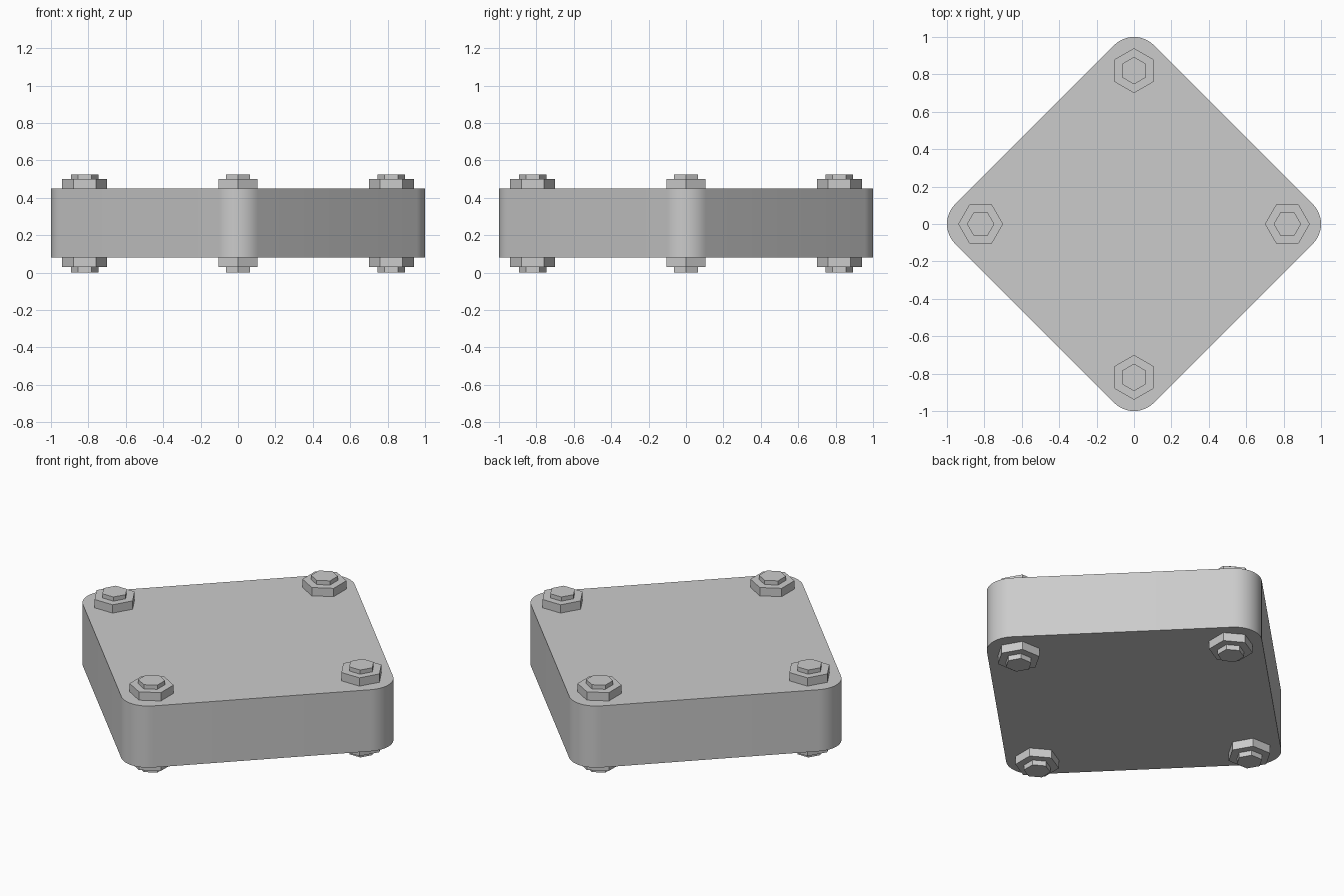
import bpy
import bmesh
from math import cos, sin, pi

cube = bpy.data.objects.get("Cube")
if cube:
    bpy.data.objects.remove(cube, do_unlink=True)

# Single plain grey
grey = bpy.data.materials.new("plain_grey")
grey.use_nodes = True
colour = (0.6, 0.6, 0.6, 1)
grey.diffuse_color = colour
grey.node_tree.nodes["Principled BSDF"].inputs["Base Color"].default_value = colour


def prism(name, outline, z0, z1):
    """Extrude a flat outline from z0 up to z1."""
    bm = bmesh.new()
    base = bm.faces.new([bm.verts.new((x, y, z0)) for x, y in outline])
    top = bmesh.ops.extrude_face_region(bm, geom=[base])["geom"]
    moved = [v for v in top if isinstance(v, bmesh.types.BMVert)]
    bmesh.ops.translate(bm, verts=moved, vec=(0, 0, z1 - z0))
    bmesh.ops.recalc_face_normals(bm, faces=bm.faces)
    mesh = bpy.data.meshes.new(name)
    bm.to_mesh(mesh)
    bm.free()
    mesh.materials.append(grey)
    obj = bpy.data.objects.new(name, mesh)
    bpy.context.collection.objects.link(obj)
    return obj


def hexagon(cx, cy, radius, turn):
    return [(cx + radius * cos(turn + i * pi / 3), cy + radius * sin(turn + i * pi / 3))
            for i in range(6)]


# Diamond-set square block with rounded corners
CORNER, STEPS = 0.15, 12
outline = []
for q in range(4):
    mid = q * pi / 2
    for i in range(STEPS + 1):
        a = mid - pi / 4 + i * pi / 2 / STEPS
        outline.append(((1 - CORNER) * cos(mid) + CORNER * cos(a),
                        (1 - CORNER) * sin(mid) + CORNER * sin(a)))
block = prism("block", outline, 0.08, 0.45)
bpy.ops.object.select_all(action="DESELECT")
block.select_set(True)
bpy.context.view_layer.objects.active = block
bpy.ops.object.shade_smooth_by_angle(angle=pi / 6)

# Hex nuts and bolt ends, above and below each corner
for q, corner in enumerate(("left", "back", "right", "front")):
    turn = q * pi / 2
    cx, cy = 0.82 * cos(turn), 0.82 * sin(turn)
    nut = hexagon(cx, cy, 0.12, turn)
    end = hexagon(cx, cy, 0.073, turn)
    prism(corner + "_upper_nut", nut, 0.45, 0.5)
    prism(corner + "_upper_bolt_end", end, 0.5, 0.525)
    prism(corner + "_lower_nut", nut, 0.03, 0.08)
    prism(corner + "_lower_bolt_end", end, 0, 0.03)
